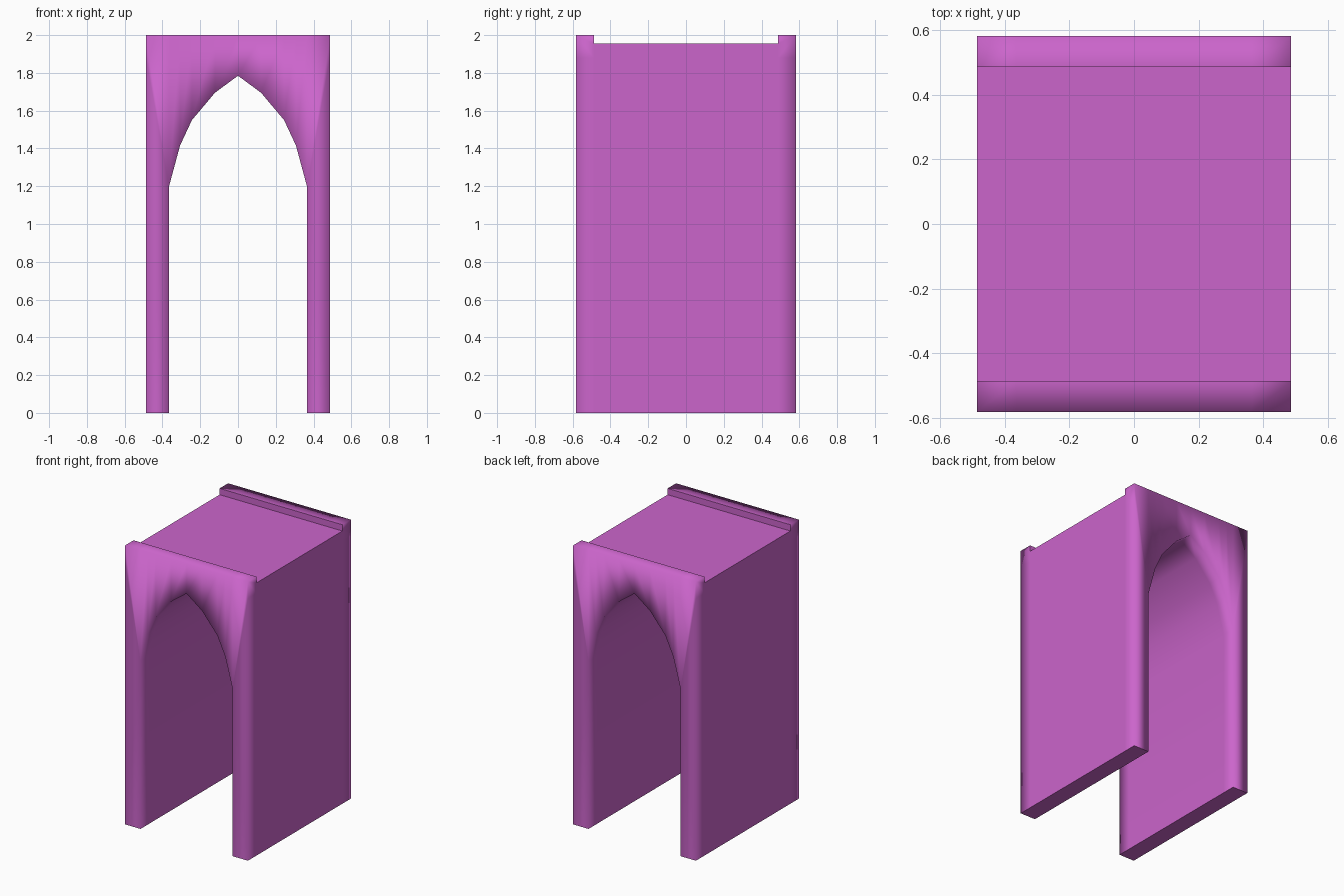
import bpy
import bmesh

cube = bpy.data.objects.get("Cube")
if cube:
    bpy.data.objects.remove(cube, do_unlink=True)

# Main sizes
HALF_W, HALF_D, RIM_Y = 0.487, 0.583, 0.487
RIM_Z, ROOF_Z, SHOULDER_Z = 2.0, 1.955, 1.88
half_arch = [(0.365, 1.2), (0.307, 1.415), (0.244, 1.55), (0.122, 1.695)]
arch = [(-x, z) for x, z in half_arch] + [(0, 1.785)] + [(x, z) for x, z in reversed(half_arch)]
slices = [-HALF_D, -RIM_Y, RIM_Y, HALF_D]

bm = bmesh.new()


def face(*points):
    bm.faces.new([bm.verts.new(p) for p in points])


def strip(a, b, y0, y1):
    """Quad running along y between two profile points."""
    face((a[0], y0, a[1]), (b[0], y0, b[1]), (b[0], y1, b[1]), (a[0], y1, a[1]))


inner_x, spring_z = half_arch[0]
columns = [-HALF_W] + [x for x, z in arch] + [HALF_W]

# Vault lining, inner walls, feet and roof, slice by slice
for y0, y1 in zip(slices, slices[1:]):
    middle = y0 == -RIM_Y
    top = ROOF_Z if middle else RIM_Z
    for a, b in zip(arch, arch[1:]):
        strip(a, b, y0, y1)
    for a, b in zip(columns, columns[1:]):
        strip((a, top), (b, top), y0, y1)
    for s in (-1, 1):
        strip((s * inner_x, 0), (s * inner_x, spring_z), y0, y1)
        strip((s * inner_x, 0), (s * HALF_W, 0), y0, y1)
        # Outer walls, with a shoulder row below the roof
        x = s * HALF_W
        strip((x, 0), (x, SHOULDER_Z), y0, y1)
        if middle:
            strip((x, SHOULDER_Z), (x, ROOF_Z), y0, y1)
        else:
            outer, inner = (y0, y1) if y0 < 0 else (y1, y0)
            face((x, outer, SHOULDER_Z), (x, inner, SHOULDER_Z), (x, inner, ROOF_Z),
                 (x, inner, RIM_Z), (x, outer, RIM_Z))

for side in (-1, 1):
    # Facade: spandrels over the arch and the two legs
    y = side * HALF_D
    for (xa, za), (xb, zb) in zip(arch, arch[1:]):
        face((xa, y, za), (xb, y, zb), (xb, y, RIM_Z), (xa, y, RIM_Z))
    for s in (-1, 1):
        xi, xo = s * inner_x, s * HALF_W
        face((xi, y, spring_z), (xo, y, RIM_Z), (xi, y, RIM_Z))
        face((xi, y, 0), (xo, y, 0), (xo, y, SHOULDER_Z), (xo, y, RIM_Z), (xi, y, spring_z))
    # Step of the raised rim
    y = side * RIM_Y
    for a, b in zip(columns, columns[1:]):
        face((a, y, ROOF_Z), (b, y, ROOF_Z), (b, y, RIM_Z), (a, y, RIM_Z))

bmesh.ops.remove_doubles(bm, verts=bm.verts, dist=0.001)
bmesh.ops.recalc_face_normals(bm, faces=bm.faces)

# Soft shading, crisp at the feet and the rim steps
for f in bm.faces:
    f.smooth = True
for e in bm.edges:
    if len(e.link_faces) != 2:
        continue
    normals = [f.normal for f in e.link_faces]
    foot = any(n.z < -0.99 for n in normals) and all(v.co.z < 0.01 for v in e.verts)
    step = all(abs(abs(v.co.y) - RIM_Y) < 0.01 and v.co.z > ROOF_Z - 0.01 for v in e.verts)
    if e.calc_face_angle(0) > 0.5 and (foot or step):
        e.smooth = False

mesh = bpy.data.meshes.new("arched_passage")
bm.to_mesh(mesh)
bm.free()

# Colour
pink = bpy.data.materials.new("orchid_pink")
pink.use_nodes = True
colour = (0.6, 0.13, 0.6, 1)
pink.diffuse_color = colour
pink.node_tree.nodes["Principled BSDF"].inputs["Base Color"].default_value = colour
mesh.materials.append(pink)

passage = bpy.data.objects.new("arched_passage", mesh)
bpy.context.scene.collection.objects.link(passage)
